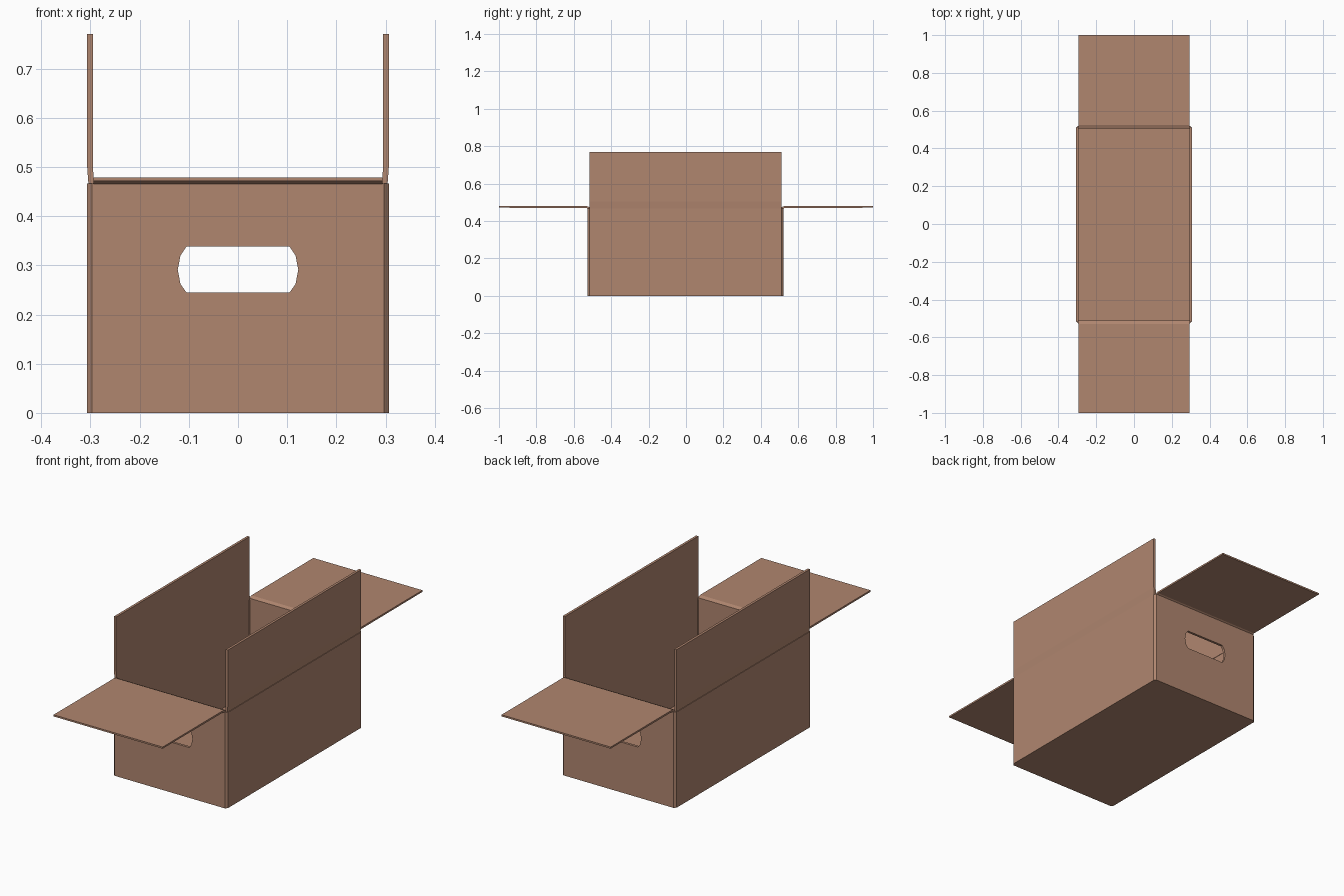
import bpy, bmesh
from mathutils import Matrix

if "Cube" in bpy.data.objects:
    bpy.data.objects.remove(bpy.data.objects["Cube"])

card = bpy.data.materials.new("brown cardboard")
card.diffuse_color = (0.434, 0.238, 0.159, 1)
card.use_nodes = True
card.node_tree.nodes["Principled BSDF"].inputs["Base Color"].default_value = card.diffuse_color

HX, HY, CY = 0.307, 0.523, -0.003    # half width, half depth, depth centre
T, TOP = 0.012, 0.466                # board thickness, wall height


def add_object(name, bm):
    bmesh.ops.recalc_face_normals(bm, faces=bm.faces)
    mesh = bpy.data.meshes.new(name)
    bm.to_mesh(mesh)
    bm.free()
    mesh.materials.append(card)
    ob = bpy.data.objects.new(name, mesh)
    bpy.context.collection.objects.link(ob)
    return ob


def prism(bm, points, depth):
    """Extrude a closed outline of 3D points along the depth vector."""
    face = bm.faces.new([bm.verts.new(p) for p in points])
    new = bmesh.ops.extrude_face_region(bm, geom=[face])["geom"]
    bmesh.ops.translate(bm, vec=depth,
                        verts=[g for g in new if isinstance(g, bmesh.types.BMVert)])


def outline(hx, hy, c):
    """Rectangle with cut corners."""
    return [(hx, CY - hy + c), (hx, CY + hy - c), (hx - c, CY + hy), (c - hx, CY + hy),
            (-hx, CY + hy - c), (-hx, CY - hy + c), (c - hx, CY - hy), (hx - c, CY - hy)]


# Open carton: outer skin, rim, inner skin and floor
bm = bmesh.new()
outer, inner = outline(HX, HY, 0.010), outline(HX - T, HY - T, 0.003)
loops = [[bm.verts.new((x, y, z)) for x, y in pts]
         for pts, z in ((outer, 0), (outer, TOP), (inner, TOP), (inner, T))]
for a, b in zip(loops, loops[1:]):
    for i in range(8):
        j = (i + 1) % 8
        bm.faces.new((a[i], a[j], b[j], b[i]))
bm.faces.new(loops[0])
bm.faces.new(loops[-1])
carton = add_object("carton_body", bm)

# Hand holes cut through both end walls
right = [(0.105, 0.245), (0.117, 0.262), (0.1225, 0.291), (0.117, 0.320), (0.105, 0.338)]
hole = right + [(-x, z) for x, z in reversed(right)]
bm = bmesh.new()
prism(bm, [(x, -0.8, z) for x, z in hole], (0, 1.6, 0))
cutter = add_object("hand_hole_cutter", bm)
cutter.hide_render = True
cutter.hide_viewport = True
cut = carton.modifiers.new("hand holes", "BOOLEAN")
cut.operation = "DIFFERENCE"
cut.solver = "EXACT"
cut.object = cutter
bpy.context.view_layer.update()
cut_mesh = bpy.data.meshes.new_from_object(
    carton.evaluated_get(bpy.context.evaluated_depsgraph_get()))
carton.modifiers.clear()
carton.data = cut_mesh
bpy.data.objects.remove(cutter)

# Upright side flaps, pinched slightly at the crease
side = [(0.304, 0.464), (0.307, 0.505), (0.307, 0.770), (0.295, 0.770),
        (0.295, 0.505), (0.293, 0.464)]
for label, s in (("right", 1), ("left", -1)):
    bm = bmesh.new()
    prism(bm, [(s * x, CY - 0.513, z) for x, z in side], (0, 1.026, 0))
    add_object(label + "_side_flap", bm)

# Folded-out end flaps with a bevelled crease over the wall
end = [(0.509, 0.464), (0.520, 0.464), (0.530, 0.470), (1.0, 0.471),
       (1.0, 0.479), (0.526, 0.479), (0.509, 0.472)]
for label, s in (("back", 1), ("front", -1)):
    bm = bmesh.new()
    prism(bm, [(-0.294, s * y + (CY if y < 0.9 else 0), z) for y, z in end], (0.588, 0, 0))
    add_object(label + "_end_flap", bm)
